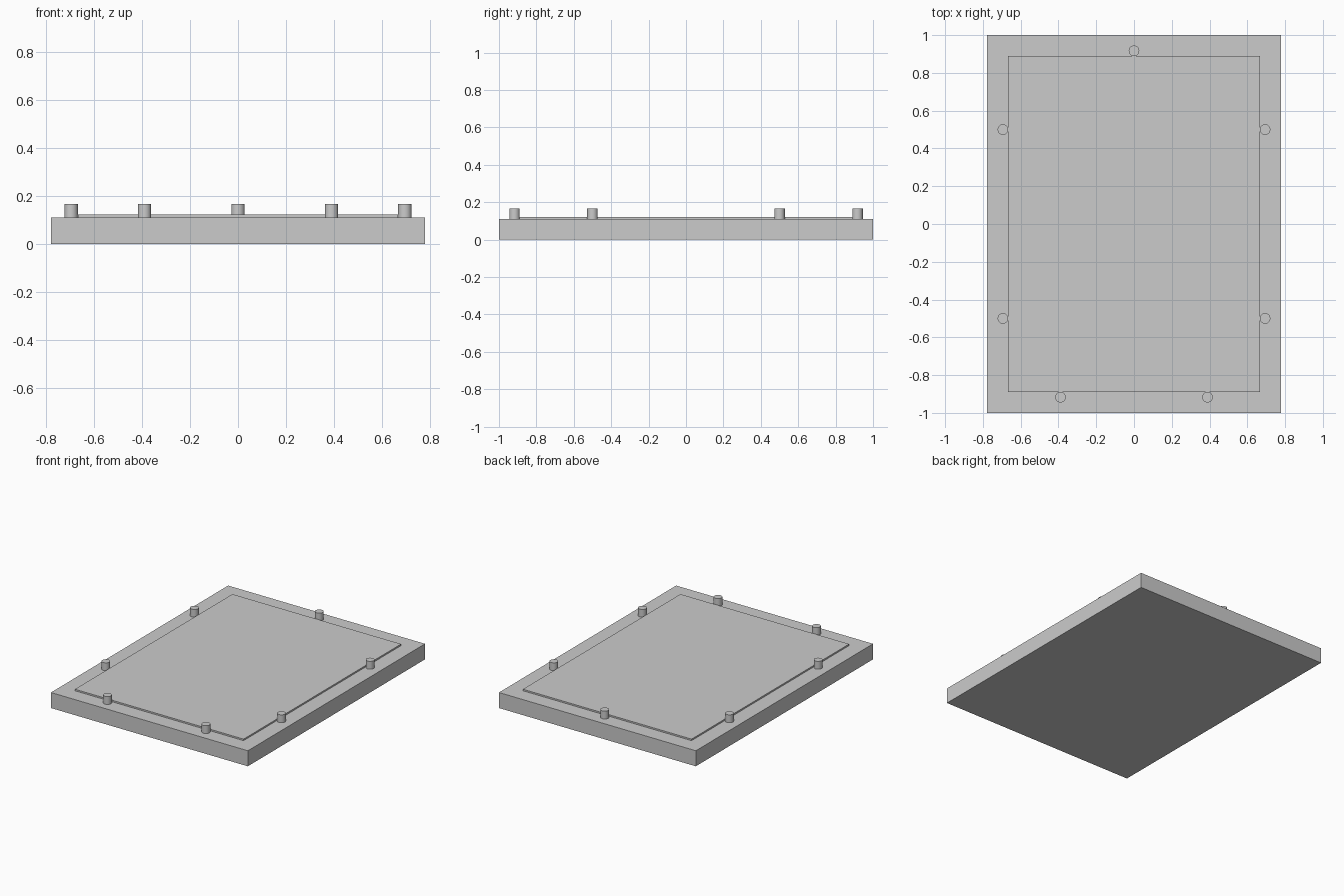
import bpy
import bmesh
from mathutils import Matrix

if "Cube" in bpy.data.objects:
    bpy.data.objects.remove(bpy.data.objects["Cube"], do_unlink=True)

BASE_TOP, PANEL_TOP, PIN_TOP = 0.111, 0.122, 0.167
PIN_RADIUS = 0.028

grey = bpy.data.materials.new("plain grey")
grey.use_nodes = True
colour = (0.6, 0.6, 0.6, 1)
grey.diffuse_color = colour
grey.node_tree.nodes["Principled BSDF"].inputs["Base Color"].default_value = colour


def add_object(name, bm):
    mesh = bpy.data.meshes.new(name)
    bm.to_mesh(mesh)
    bm.free()
    mesh.materials.append(grey)
    obj = bpy.data.objects.new(name, mesh)
    bpy.context.collection.objects.link(obj)
    return obj


def add_slab(name, width, depth, bottom, top):
    bm = bmesh.new()
    place = Matrix.Translation((0, 0, (bottom + top) / 2))
    size = Matrix.Diagonal((width, depth, top - bottom, 1))
    bmesh.ops.create_cube(bm, size=1, matrix=place @ size)
    return add_object(name, bm)


def add_pin(name, x, y):
    bm = bmesh.new()
    place = Matrix.Translation((x, y, (BASE_TOP + PIN_TOP) / 2))
    bmesh.ops.create_cone(bm, cap_ends=True, segments=32, radius1=PIN_RADIUS,
                          radius2=PIN_RADIUS, depth=PIN_TOP - BASE_TOP, matrix=place)
    # Smooth round wall, flat cap
    for face in bm.faces:
        face.smooth = len(face.verts) == 4
    for edge in bm.edges:
        edge.smooth = all(face.smooth for face in edge.link_faces)
    return add_object(name, bm)


# Base board and the thin raised panel
add_slab("base_board", 1.556, 2, 0, BASE_TOP)
add_slab("raised_panel", 1.333, 1.778, BASE_TOP, PANEL_TOP)

# Locating pins around the panel
for side, sign in (("left", 1), ("right", -1)):
    add_pin(f"{side}_back_pin", sign * 0.694, 0.5)
    add_pin(f"{side}_front_pin", sign * 0.694, -0.5)
    add_pin(f"front_{side}_pin", sign * 0.389, -0.917)
add_pin("back_pin", 0, 0.917)
